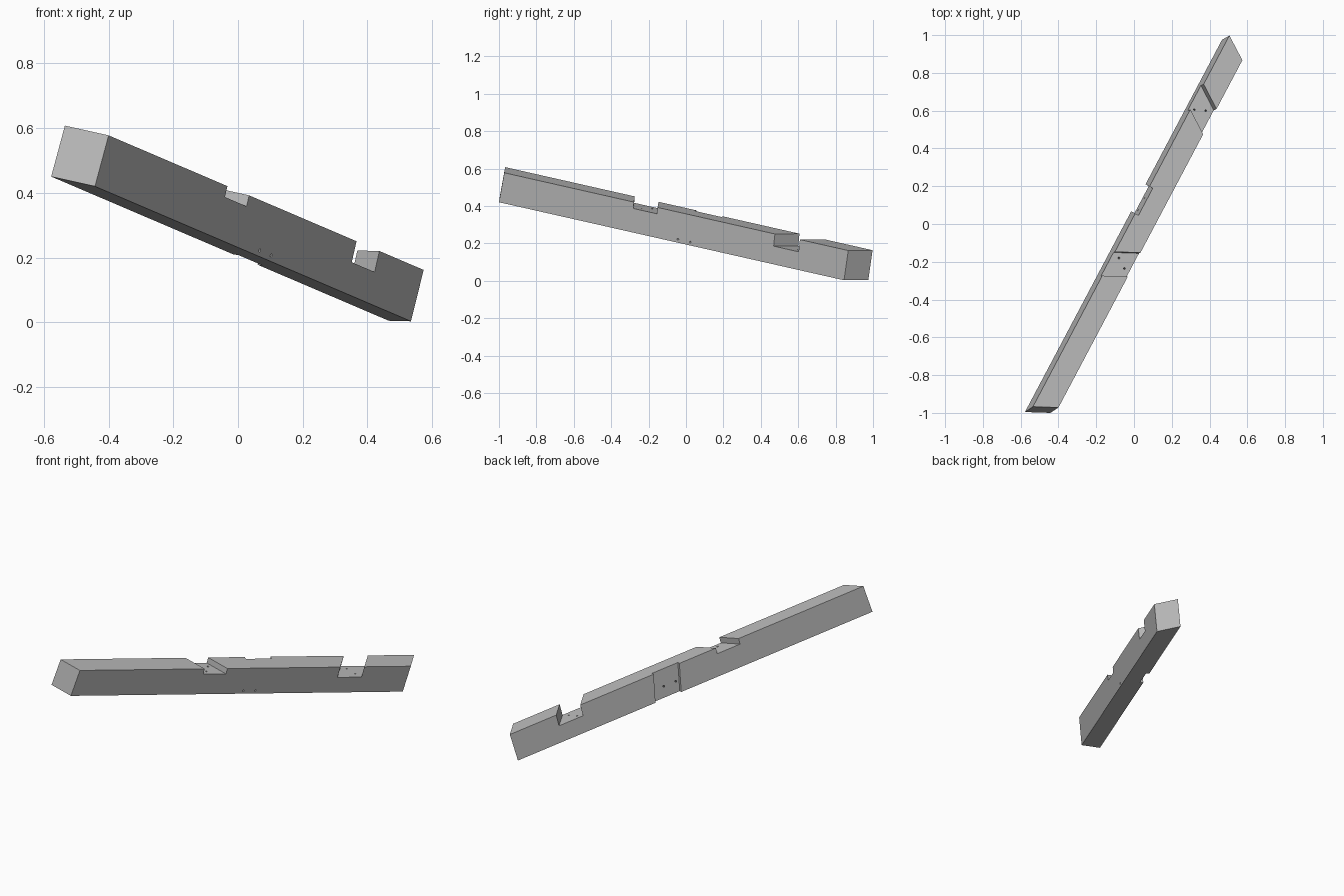
import bpy, bmesh
from mathutils import Vector

cube = bpy.data.objects.get("Cube")
if cube:
    bpy.data.objects.remove(cube, do_unlink=True)

# Beam frame: along its length, out of its right side, out of its top
ALONG = Vector((0.459, 0.867, -0.196)).normalized()
UP = Vector((0.22, 0.103, 0.97))
UP = (UP - ALONG * UP.dot(ALONG)).normalized()
SIDE = ALONG.cross(UP)
CORNER = Vector((-0.535, -0.967, 0.608))
LENGTH, WIDTH, HEIGHT = 2.267, 0.123, 0.165


def place(t, s, n):
    return CORNER + ALONG * t + SIDE * s + UP * n


def make_object(name, bm):
    bmesh.ops.recalc_face_normals(bm, faces=bm.faces)
    mesh = bpy.data.meshes.new(name)
    bm.to_mesh(mesh)
    bm.free()
    obj = bpy.data.objects.new(name, mesh)
    bpy.context.collection.objects.link(obj)
    return obj


def skewed_block(name, start, end, sides, heights):
    """Block whose ends are (position, slope across, slope up)."""
    bm = bmesh.new()
    rings = []
    for t, across, rise in (start, end):
        ring = []
        for i, j in ((0, 0), (1, 0), (1, 1), (0, 1)):
            s, n = sides[i], heights[j]
            ring.append(bm.verts.new(place(t + across * s + rise * n, s, n)))
        rings.append(ring)
    a, b = rings
    bm.faces.new(a)
    bm.faces.new(b)
    for i in range(4):
        k = (i + 1) % 4
        bm.faces.new((a[i], a[k], b[k], b[i]))
    return make_object(name, bm)


def drill(name, p, q, radius=0.005):
    bm = bmesh.new()
    axis = q - p
    bmesh.ops.create_cone(bm, cap_ends=True, segments=8, radius1=radius,
                          radius2=radius, depth=axis.length)
    turn = axis.to_track_quat('Z', 'Y').to_matrix().to_4x4()
    bmesh.ops.transform(bm, matrix=turn, verts=bm.verts)
    bmesh.ops.translate(bm, vec=(p + q) / 2, verts=bm.verts)
    return make_object(name, bm)


# Timber with mitred ends
beam = skewed_block("timber_beam", (0, 0.52, 0.08), (LENGTH, -0.66, 0.04),
                    (0, WIDTH), (-HEIGHT, 0))

# Two top notches and a shallow pocket across the left side
over = (-0.05, WIDTH + 0.05)
cutters = [
    skewed_block("upper_notch_cutter", (0.80, 0.52, 0), (0.946, 0.52, 0), over, (-0.035, 0.05)),
    skewed_block("lower_notch_cutter", (1.816, -0.67, 0), (1.97, -0.67, 0), over, (-0.067, 0.05)),
    skewed_block("side_pocket_cutter", (1.18, 0, -0.2), (1.345, 0, -0.2),
                 (-0.05, 0.02), (-HEIGHT - 0.05, 0.05)),
]

# Nail holes in the notch floors
for t, s, floor in ((0.935, 0.04, -0.035), (0.90, 0.092, -0.035),
                    (1.839, 0.03, -0.067), (1.865, 0.086, -0.067)):
    cutters.append(drill("nail_hole_cutter", place(t, s, floor + 0.02), place(t, s, floor - 0.06)))

# Slanted nail holes from the pocket through to the right side
slant = Vector((-0.083, 0.123, -0.057))
for t in (1.235, 1.312):
    start = Vector((t, 0, -0.09))
    cutters.append(drill("nail_hole_cutter", place(*(start - slant * 0.2)),
                         place(*(start + slant * 1.2))))

for cutter in cutters:
    cutter.hide_render = True
    mod = beam.modifiers.new(cutter.name, 'BOOLEAN')
    mod.operation = 'DIFFERENCE'
    mod.solver = 'EXACT'
    mod.object = cutter

# Bake the cuts and drop the cutters
bpy.context.view_layer.update()
graph = bpy.context.evaluated_depsgraph_get()
cut_mesh = bpy.data.meshes.new_from_object(beam.evaluated_get(graph))
beam.modifiers.clear()
beam.data = cut_mesh
for cutter in cutters:
    bpy.data.objects.remove(cutter, do_unlink=True)

# Plain grey finish
grey = bpy.data.materials.new("plain_grey")
grey.use_nodes = True
colour = (0.5, 0.5, 0.5, 1)
grey.diffuse_color = colour
grey.node_tree.nodes["Principled BSDF"].inputs["Base Color"].default_value = colour
beam.data.materials.clear()
beam.data.materials.append(grey)
